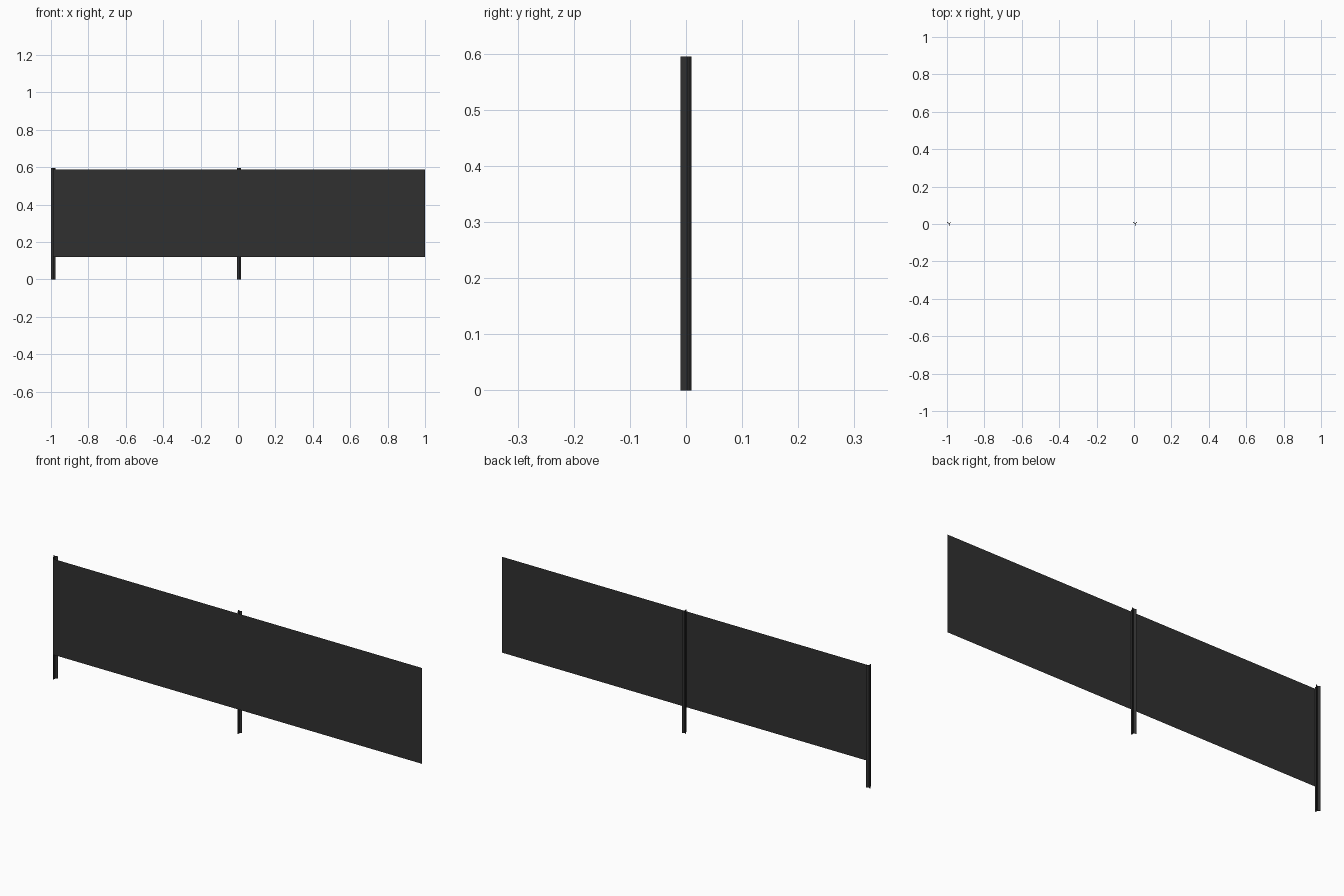
import bpy, bmesh, math

if "Cube" in bpy.data.objects:
    bpy.data.objects.remove(bpy.data.objects["Cube"])

H = 0.595          # post height
R, T = 0.0125, 0.003   # fin length and thickness of the Y section
CY = -0.01 + R     # y of post centre
X0 = -0.9884       # first post centre
PITCH = (1 - X0) / 2

def material(name, v):
    m = bpy.data.materials.new(name)
    m.diffuse_color = (v, v, v, 1)
    m.use_nodes = True
    m.node_tree.nodes["Principled BSDF"].inputs["Base Color"].default_value = m.diffuse_color
    return m

dark = material("dark_grey", 0.03)

def make(name, bm, mat):
    me = bpy.data.meshes.new(name)
    bm.normal_update()
    bm.to_mesh(me)
    bm.free()
    me.materials.append(mat)
    ob = bpy.data.objects.new(name, me)
    bpy.context.collection.objects.link(ob)

# Y-section posts: three fins around the centre, extruded upward
def post(name, x):
    bm = bmesh.new()
    pts = []
    inner = T / math.sqrt(3)   # notch where neighbouring fins meet
    for k in range(3):
        a = math.radians(-90 + 120 * k)
        d, n = (math.cos(a), math.sin(a)), (-math.sin(a), math.cos(a))
        for s in (-1, 1):
            pts.append((x + d[0] * R + s * n[0] * T / 2, CY + d[1] * R + s * n[1] * T / 2))
        b = a + math.radians(60)
        pts.append((x + math.cos(b) * inner, CY + math.sin(b) * inner))
    face = bm.faces.new([bm.verts.new((px, py, 0)) for px, py in pts])
    ext = bmesh.ops.extrude_face_region(bm, geom=[face], use_keep_orig=True)
    top = [v for v in ext["geom"] if isinstance(v, bmesh.types.BMVert)]
    bmesh.ops.translate(bm, verts=top, vec=(0, 0, H))
    bmesh.ops.recalc_face_normals(bm, faces=bm.faces)
    make(name, bm, dark)

# Thin fence sheet in front of the posts
def sheet(name, x1, x2):
    bm = bmesh.new()
    y = -0.01
    bm.faces.new([bm.verts.new(c) for c in
                  ((x1, y, 0.12), (x2, y, 0.12), (x2, y, 0.587), (x1, y, 0.587))])
    make(name, bm, dark)

for i in range(2):
    x = X0 + i * PITCH
    post(f"fence_post_{i + 1}", x)
    sheet(f"fence_sheet_{i + 1}", x, x + PITCH)
